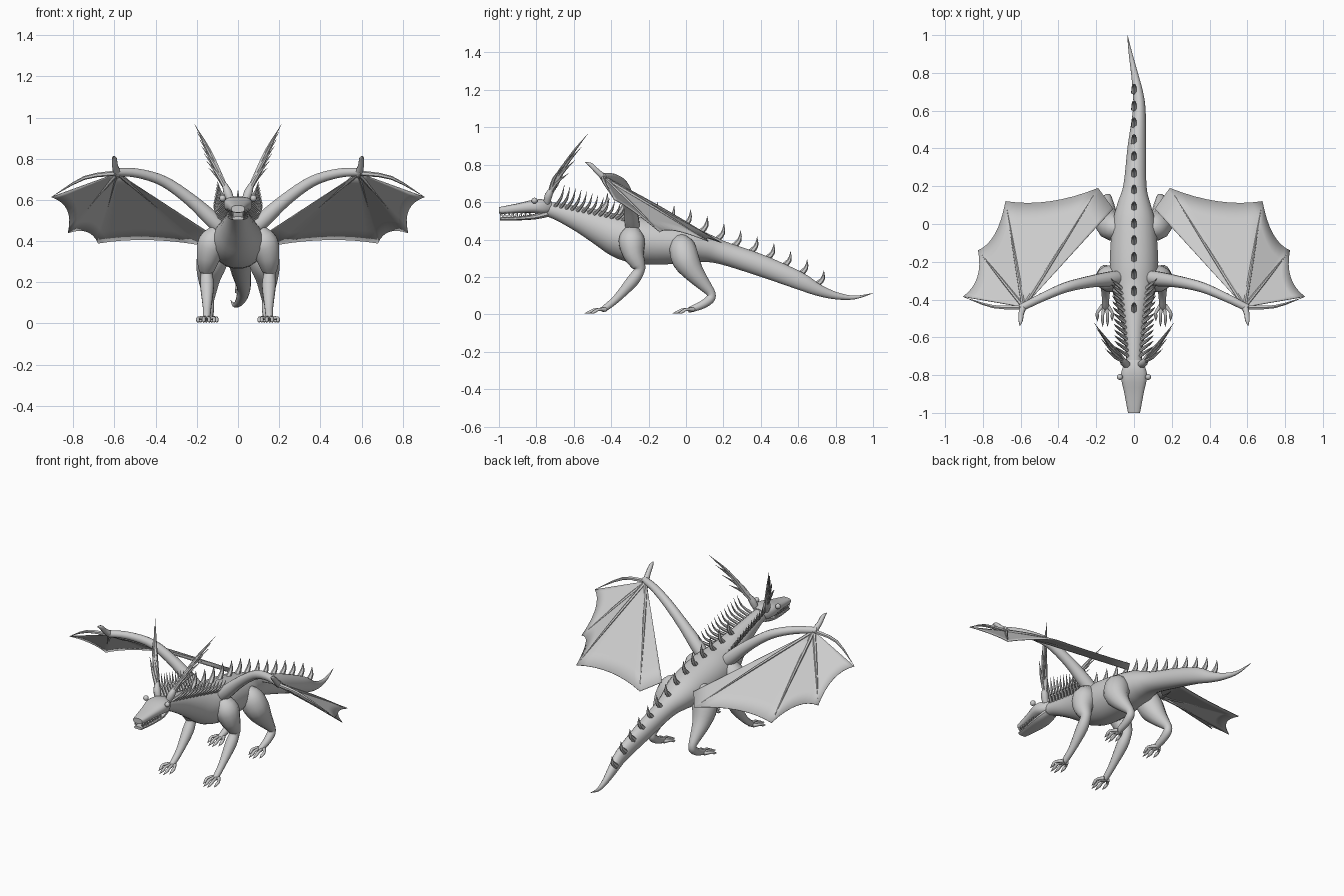
import bpy, bmesh, math
from mathutils import Vector as V

if "Cube" in bpy.data.objects:
    bpy.data.objects.remove(bpy.data.objects["Cube"])

grey = bpy.data.materials.new("stone_grey")
grey.use_nodes = True
grey.diffuse_color = (0.6, 0.6, 0.6, 1)
grey.node_tree.nodes["Principled BSDF"].inputs["Base Color"].default_value = (0.6, 0.6, 0.6, 1)


def finish(name, bm, angle=50):
    bmesh.ops.recalc_face_normals(bm, faces=bm.faces)
    mesh = bpy.data.meshes.new(name)
    bm.to_mesh(mesh)
    bm.free()
    mesh.materials.append(grey)
    ob = bpy.data.objects.new(name, mesh)
    bpy.context.collection.objects.link(ob)
    bpy.ops.object.select_all(action='DESELECT')
    ob.select_set(True)
    bpy.context.view_layer.objects.active = ob
    bpy.ops.object.shade_smooth_by_angle(angle=math.radians(angle))
    return ob


def spline(keys, steps):
    """Catmull-Rom through (x, y, z, rx, rz) keys."""
    keys = [V(k if len(k) == 5 else (*k, k[-1])) for k in keys]
    out = []
    for i in range(len(keys) - 1):
        a, b, c, d = keys[max(i - 1, 0)], keys[i], keys[i + 1], keys[min(i + 2, len(keys) - 1)]
        for j in range(steps):
            t = j / steps
            out.append(b + (c - a) * (t / 2) + (a * 2 - b * 5 + c * 4 - d) * (t * t / 2)
                       + (b * 3 - a - c * 3 + d) * (t ** 3 / 2))
    return out + [keys[-1]]


def tube(bm, keys, sides=12, steps=4, side=1, square=1.0):
    """Sweep an elliptical ring along a path; side mirrors it in x."""
    pts = spline(keys, steps)
    pos = [V((p[0] * side, p[1], p[2])) for p in pts]
    span = pos[-1] - pos[0]
    ref = V((0, 1, 0)) if abs(span.x) > max(abs(span.y), abs(span.z)) else V((1, 0, 0))
    rings = []
    for i, p in enumerate(pos):
        tan = (pos[min(i + 1, len(pos) - 1)] - pos[max(i - 1, 0)]).normalized()
        u = (ref - tan * ref.dot(tan)).normalized()
        w = tan.cross(u)
        ring = []
        for k in range(sides):
            a = math.tau * (k + 0.5) / sides
            c, s = math.cos(a), math.sin(a)
            c = math.copysign(abs(c) ** square, c)
            s = math.copysign(abs(s) ** square, s)
            ring.append(bm.verts.new(p + u * c * max(pts[i][3], .0008) + w * s * max(pts[i][4], .0008)))
        rings.append(ring)
    for r, q in zip(rings, rings[1:]):
        for k in range(sides):
            bm.faces.new((r[k], r[(k + 1) % sides], q[(k + 1) % sides], q[k]))
    bm.faces.new(rings[0])
    bm.faces.new(rings[-1])


def spike(bm, base, tip, r, bend=(0, 0, 0), side=1):
    base, tip = V(base), V(tip)
    mid = (base + tip) / 2 + V(bend)
    tube(bm, [(*base, r), (*mid, r * .7), (*tip, 0)], 6, 3, side)


# Body, neck and tail: centre x, y, bottom, top, half width
profile = [(0, -.76, .53, .605, .04), (0, -.68, .50, .595, .045), (0, -.56, .435, .575, .06),
           (0, -.45, .365, .555, .085), (0, -.33, .29, .53, .12), (0, -.2, .265, .515, .13),
           (0, 0, .27, .475, .115), (0, .1, .277, .435, .09), (.005, .2, .265, .39, .062),
           (.015, .4, .203, .32, .05), (.028, .6, .134, .23, .034), (.02, .7, .1, .166, .027),
           (.002, .8, .08, .12, .018), (-.018, .9, .08, .1, .01), (-.035, 1, .112, .114, .001)]


def top(y):
    for a, b in zip(profile, profile[1:]):
        if a[1] <= y <= b[1]:
            return a[3] + (b[3] - a[3]) * (y - a[1]) / (b[1] - a[1])
    return profile[0][3]


bm = bmesh.new()
tube(bm, [(x, y, (b + t) / 2, w, (t - b) / 2) for x, y, b, t, w in profile], 20, 4)
finish("body_neck_and_tail", bm)

# Head
bm = bmesh.new()
tube(bm, [(0, -.72, .575, .035, .03), (0, -.76, .575, .06, .04), (0, -.81, .577, .07, .037),
          (0, -.89, .568, .053, .027), (0, -.97, .558, .038, .021), (0, -1, .556, .032, .017)],
     16, 3, square=.7)
finish("skull_and_upper_jaw", bm, 40)
bm = bmesh.new()
tube(bm, [(0, -.74, .54, .04, .02), (0, -.81, .522, .05, .015), (0, -.9, .513, .042, .011),
          (0, -.995, .51, .028, .009)], 12, 3, square=.7)
finish("lower_jaw", bm, 40)

# Teeth along both jaws
bm = bmesh.new()
for s in (1, -1):
    for i in range(8):
        y = -.99 + i * .022
        x = .025 + i * .0025
        spike(bm, (x, y, .542), (x, y, .519), .005, side=s)
        spike(bm, (x, y + .011, .516), (x, y + .011, .537), .004, side=s)
finish("teeth", bm)

for s, tag in ((1, "left"), (-1, "right")):
    # Eye
    bm = bmesh.new()
    bmesh.ops.create_uvsphere(bm, u_segments=12, v_segments=8, radius=.016)
    bmesh.ops.translate(bm, verts=bm.verts, vec=(s * .075, -.81, .608))
    finish(tag + "_eye", bm)

    # Feathered crest of horns
    bm = bmesh.new()
    tube(bm, [(.035, -.745, .595, .018), (.05, -.735, .635, .022), (.065, -.715, .675, .012)], 8, 3, s)
    base, tip = V((.045, -.735, .63)), V((.21, -.525, .965))
    for k in range(7):
        f = 1 - k * .105
        end = base.lerp(tip, f) + V((.006 * k, .005 * k * (-1) ** k, 0))
        spike(bm, base.lerp(tip, .03 * (6 - k)), end, .013, (-.004, -.012, .01), s)
    finish(tag + "_crest_horns", bm)

    # Row of neck spikes
    bm = bmesh.new()
    for k in range(13):
        t = k / 12
        y = -.7 + t * .36
        b = V((.03 + .035 * t, y, top(y) - .02 - .01 * t))
        spike(bm, b, b + V((.07 - .015 * t, .05, .115 - .04 * t)), .01, (.012, .008, -.01), s)
    finish(tag + "_neck_spikes", bm)

    # Front and hind legs
    bm = bmesh.new()
    tube(bm, [(.09, -.29, .44, .05), (.125, -.29, .39, .072), (.145, -.28, .32, .058),
              (.152, -.255, .265, .04), (.152, -.25, .235, .03), (.15, -.285, .18, .034),
              (.15, -.37, .085, .022), (.152, -.43, .035, .018), (.152, -.45, .022, .012)], 12, 3, s)
    finish(tag + "_front_leg", bm)
    bm = bmesh.new()
    tube(bm, [(.07, -.03, .4, .04), (.105, -.02, .36, .07), (.13, 0, .29, .075), (.14, .045, .22, .055),
              (.14, .1, .155, .036), (.14, .135, .11, .024), (.14, .128, .08, .025),
              (.14, .085, .05, .022), (.14, .03, .028, .017), (.14, .01, .02, .012)], 12, 3, s)
    finish(tag + "_hind_leg", bm)

    # Toes with claws
    for label, x, y in (("front", .152, -.43), ("hind", .14, .04)):
        bm = bmesh.new()
        for dx, reach in ((-.036, .085), (-.012, .115), (.014, .115), (.042, .085)):
            tube(bm, [(x + dx * .3, y, .025, .012), (x + dx, y - reach * .45, .026, .008),
                      (x + dx, y - reach * .7, .014, .009), (x + dx, y - reach, .004, 0)], 8, 3, s)
        finish(f"{tag}_{label}_toes", bm)

    # Wing arm, thumb claw and finger bones
    wrist = V((.585, -.44, .73))
    tip, outer, rear, inner = V((.905, -.385, .614)), V((.825, -.14, .44)), V((.68, .12, .39)), V((.19, .19, .383))
    root = V((.11, .08, .42))
    bm = bmesh.new()
    tube(bm, [(.06, -.28, .44, .035), (.12, -.29, .5, .04), (.23, -.305, .6, .032), (.36, -.335, .69, .027),
              (.49, -.39, .73, .023), (.6, -.445, .735, .02)], 12, 4, s)
    finish(tag + "_wing_arm", bm)
    bm = bmesh.new()
    tube(bm, [(.585, -.43, .725, .02), (.597, -.475, .765, .015), (.6, -.51, .8, .012),
              (.605, -.54, .812, .001)], 8, 3, s)
    finish(tag + "_thumb_claw", bm)
    bm = bmesh.new()
    spike(bm, wrist, tip, .013, (0, -.025, .035), s)
    for end in (outer, rear, inner):
        spike(bm, wrist, end, .011, (0, 0, .006), s)
    finish(tag + "_wing_fingers", bm)

    # Scalloped wing membrane fanned out from the wrist
    edge = []
    for a, b, pull in ((tip, outer, .25), (outer, rear, .2), (rear, inner, .12), (inner, root, 0)):
        ctrl = ((a + b) / 2).lerp(wrist, pull)
        edge += [a.lerp(ctrl, t).lerp(ctrl.lerp(b, t), t) for t in (i / 8 for i in range(8))]
    edge.append(root)
    bm = bmesh.new()
    rows = [[bm.verts.new((s * p.x, p.y, p.z)) for p in (wrist.lerp(e, r / 6) for e in edge)]
            for r in range(1, 7)]
    hub = bm.verts.new((s * wrist.x, wrist.y, wrist.z))
    for i in range(len(edge) - 1):
        bm.faces.new((hub, rows[0][i], rows[0][i + 1]))
        for p, q in zip(rows, rows[1:]):
            bm.faces.new((p[i], q[i], q[i + 1], p[i + 1]))
    skin = finish(tag + "_wing_membrane", bm)
    mod = skin.modifiers.new("thickness", 'SOLIDIFY')
    mod.thickness = .004
    mod.offset = 0

# Curved spines down the back
bm = bmesh.new()
for k in range(14):
    y = -.46 + k * .089
    z = top(y) - .012
    h = .105 - .002 * k
    spike(bm, (0, y, z), (0, y + .04, z + h), .017, (0, .014, -.006))
finish("back_spines", bm)
